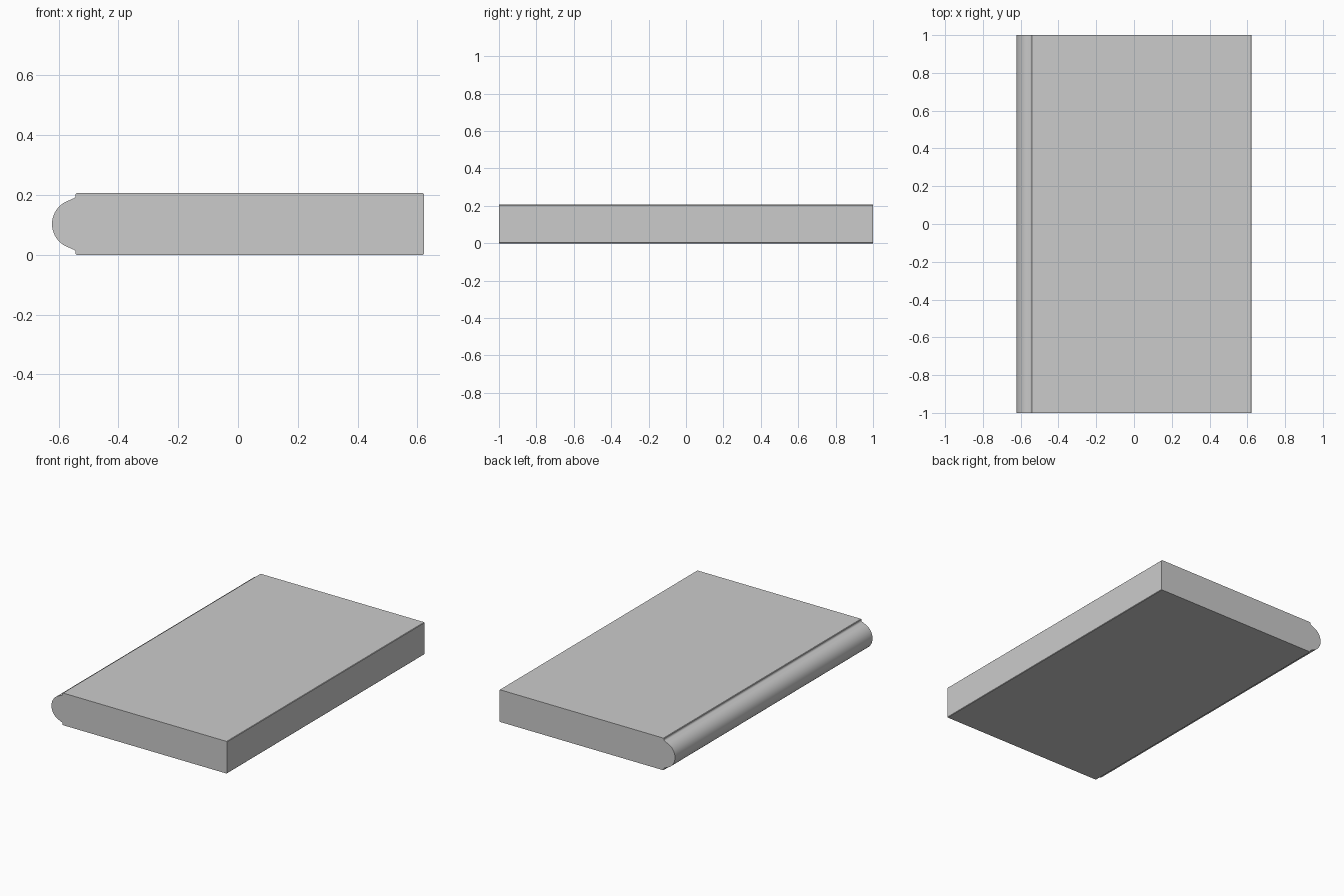
import bpy
import bmesh
import math

if "Cube" in bpy.data.objects:
    bpy.data.objects.remove(bpy.data.objects["Cube"])

HALF_X, TOP, HALF_Y = 0.622, 0.206, 1.0
STEP_X = -0.543          # where the slab meets the rounded nose
MID = TOP / 2
R = 0.083                # nose radius
EASE = 0.003             # tiny eased corners
CX = -HALF_X + R         # nose centre


def nose_profile():
    # Upper cove from slab edge to nose, the half round, then the lower cove
    cove = [(STEP_X - 0.0005, TOP - 0.011), (STEP_X - 0.003, TOP - 0.015),
            (STEP_X - 0.007, TOP - 0.0175), (STEP_X - 0.012, TOP - 0.019)]
    start, steps = 106, 28
    arc = []
    for i in range(steps + 1):
        a = math.radians(start + (360 - 2 * start) * i / steps)
        arc.append((CX + R * math.cos(a), MID + R * math.sin(a)))
    return cove + arc + [(x, TOP - z) for x, z in reversed(cove)]


# Complete tread cross-section, counter-clockwise seen from the front
profile = [(HALF_X - EASE, 0), (HALF_X, EASE), (HALF_X, TOP - EASE),
           (HALF_X - EASE, TOP), (STEP_X + EASE, TOP), (STEP_X, TOP - EASE)]
profile += nose_profile()
profile += [(STEP_X, EASE), (STEP_X + EASE, 0)]

# Stair tread: extrude the cross-section along its length
bm = bmesh.new()
face = bm.faces.new([bm.verts.new((x, -HALF_Y, z)) for x, z in profile])
ext = bmesh.ops.extrude_face_region(bm, geom=[face], use_keep_orig=True)
moved = [v for v in ext["geom"] if isinstance(v, bmesh.types.BMVert)]
bmesh.ops.translate(bm, verts=moved, vec=(0, 2 * HALF_Y, 0))
bmesh.ops.recalc_face_normals(bm, faces=bm.faces)

mesh = bpy.data.meshes.new("stair_tread")
bm.to_mesh(mesh)
bm.free()
tread = bpy.data.objects.new("stair_tread", mesh)
bpy.context.collection.objects.link(tread)
bpy.context.view_layer.objects.active = tread
tread.select_set(True)
bpy.ops.object.shade_smooth_by_angle(angle=math.radians(30))
